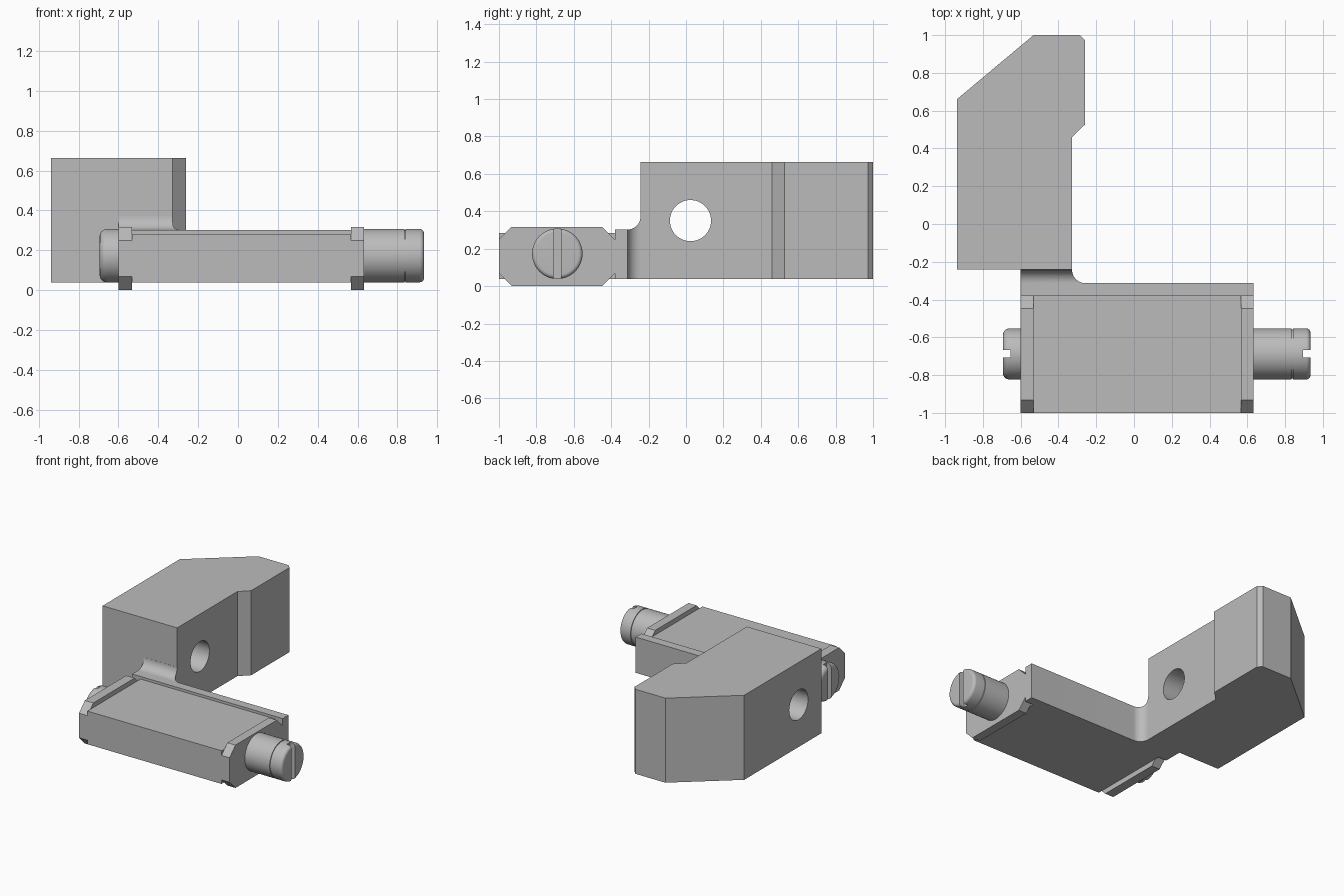
import bpy, bmesh, math
from mathutils import Vector

cube = bpy.data.objects.get("Cube")
if cube:
    bpy.data.objects.remove(cube, do_unlink=True)

GREY = (0.5, 0.5, 0.5, 1)
steel = bpy.data.materials.new("grey_steel")
steel.use_nodes = True
steel.diffuse_color = GREY
steel.node_tree.nodes["Principled BSDF"].inputs["Base Color"].default_value = GREY


def finish(name, bm):
    """Turn a bmesh into a named object with the steel material."""
    bmesh.ops.recalc_face_normals(bm, faces=bm.faces[:])
    mesh = bpy.data.meshes.new(name)
    bm.to_mesh(mesh)
    bm.free()
    mesh.materials.append(steel)
    obj = bpy.data.objects.new(name, mesh)
    bpy.context.collection.objects.link(obj)
    return obj


def prism(name, points, axis, low, high):
    """Extrude an outline along z (points are x, y) or x (points are y, z)."""
    bm = bmesh.new()
    place = (lambda a, b: (a, b, low)) if axis == "z" else (lambda a, b: (low, a, b))
    face = bm.faces.new([bm.verts.new(place(a, b)) for a, b in points])
    grown = bmesh.ops.extrude_face_region(bm, geom=[face])["geom"]
    step = Vector((0, 0, high - low)) if axis == "z" else Vector((high - low, 0, 0))
    bmesh.ops.translate(bm, vec=step, verts=[g for g in grown if isinstance(g, bmesh.types.BMVert)])
    return finish(name, bm)


def box(name, x, y, z):
    return prism(name, [(x[0], y[0]), (x[1], y[0]), (x[1], y[1]), (x[0], y[1])], "z", *z)


def arc(centre, radius, start, end, steps=12):
    """Points along a circular arc, angles in degrees."""
    angles = [math.radians(start + (end - start) * i / steps) for i in range(steps + 1)]
    return [(centre[0] + radius * math.cos(t), centre[1] + radius * math.sin(t)) for t in angles]


def combine(obj, other, operation):
    mod = obj.modifiers.new("combine", "BOOLEAN")
    mod.operation, mod.object, mod.solver = operation, other, "EXACT"
    bpy.context.view_layer.objects.active = obj
    bpy.ops.object.modifier_apply(modifier=mod.name)
    bpy.data.objects.remove(other, do_unlink=True)


def smooth(obj):
    bpy.ops.object.select_all(action="DESELECT")
    obj.select_set(True)
    bpy.context.view_layer.objects.active = obj
    bpy.ops.object.shade_smooth_by_angle(angle=math.radians(30))


LEFT, RIGHT = -0.60, 0.632
FLOOR = 0.038
FRONT, PLATE_FRONT, PLATE_BACK = -1.0, -0.38, -0.313
FILLET = 0.07

# Back plate and neck: plan outline crossed with side outline, filleted both ways
plan = [(LEFT, PLATE_FRONT), (RIGHT, PLATE_FRONT), (RIGHT, PLATE_BACK)]
plan += arc((-0.328 + FILLET, PLATE_BACK + FILLET), FILLET, 270, 180)
plan += [(-0.328, -0.2), (LEFT, -0.2)]
side = [(-0.5, FLOOR), (-0.5, 0.302)]
side += arc((PLATE_BACK, 0.302 + FILLET), FILLET, -90, 0)
side += [(-0.1, 0.302 + FILLET), (-0.1, FLOOR)]
bracket = prism("bracket", plan, "z", -0.1, 0.6)
combine(bracket, prism("side_outline", side, "x", -1.2, 1.2), "INTERSECT")

# Tall block with chamfered end and cross hole
block = prism("block", [(-0.938, -0.242), (-0.328, -0.242), (-0.328, 0.46), (-0.26, 0.526),
                        (-0.26, 0.973), (-0.287, 1.0), (-0.532, 1.0), (-0.938, 0.66)],
              "z", FLOOR, 0.663)
combine(bracket, block, "UNION")
hole = prism("hole", arc((0.024, 0.35), 0.11, 0, 360, 48)[:-1], "x", -1.2, 0.2)
combine(bracket, hole, "DIFFERENCE")
smooth(bracket)

# Clamp body between the two end caps
box("clamp_body", (-0.531, 0.566), (FRONT, PLATE_FRONT), (FLOOR, 0.283))

# Octagonal end caps
CUT, TOP = 0.068, 0.317
octagon = [(FRONT + CUT, 0), (PLATE_FRONT - CUT, 0), (PLATE_FRONT, CUT), (PLATE_FRONT, TOP - CUT),
           (PLATE_FRONT - CUT, TOP), (FRONT + CUT, TOP), (FRONT, TOP - CUT), (FRONT, CUT)]
prism("right_end_cap", octagon, "x", LEFT, -0.531)
prism("left_end_cap", octagon, "x", 0.566, RIGHT)

# Slotted round screws on both ends
AXIS_Y, AXIS_Z, RADIUS = -0.688, 0.173, 0.135


def screw(name, base, tip, rounding, groove=None):
    """Lathe a rounded head from base to tip along x and cut its slot."""
    out = 1 if tip > base else -1
    profile = [(base - 0.02 * out, 0), (base - 0.02 * out, RADIUS)]
    if groove:
        profile += [(groove - 0.003, RADIUS), (groove - 0.003, RADIUS - 0.006),
                    (groove + 0.003, RADIUS - 0.006), (groove + 0.003, RADIUS)]
    profile += [(tip + out * (a - rounding), RADIUS - rounding + b)
                for a, b in arc((0, 0), rounding, 90, 0, 8)]
    profile.append((tip, 0))
    bm = bmesh.new()
    verts = [bm.verts.new((x, AXIS_Y, AXIS_Z + r)) for x, r in profile]
    edges = [bm.edges.new(pair) for pair in zip(verts, verts[1:])]
    bmesh.ops.spin(bm, geom=verts + edges, cent=(0, AXIS_Y, AXIS_Z), axis=(1, 0, 0),
                   angle=math.tau, steps=48, use_merge=True)
    bmesh.ops.remove_doubles(bm, verts=bm.verts[:], dist=0.0001)
    obj = finish(name, bm)
    ends = sorted((tip - 0.04 * out, tip + 0.1 * out))
    combine(obj, box("slot", ends, (AXIS_Y - 0.02, AXIS_Y + 0.02), (-0.2, 0.6)), "DIFFERENCE")
    smooth(obj)


screw("left_screw", RIGHT, 0.934, 0.022, groove=0.838)
screw("right_screw", LEFT, -0.694, 0.035)
